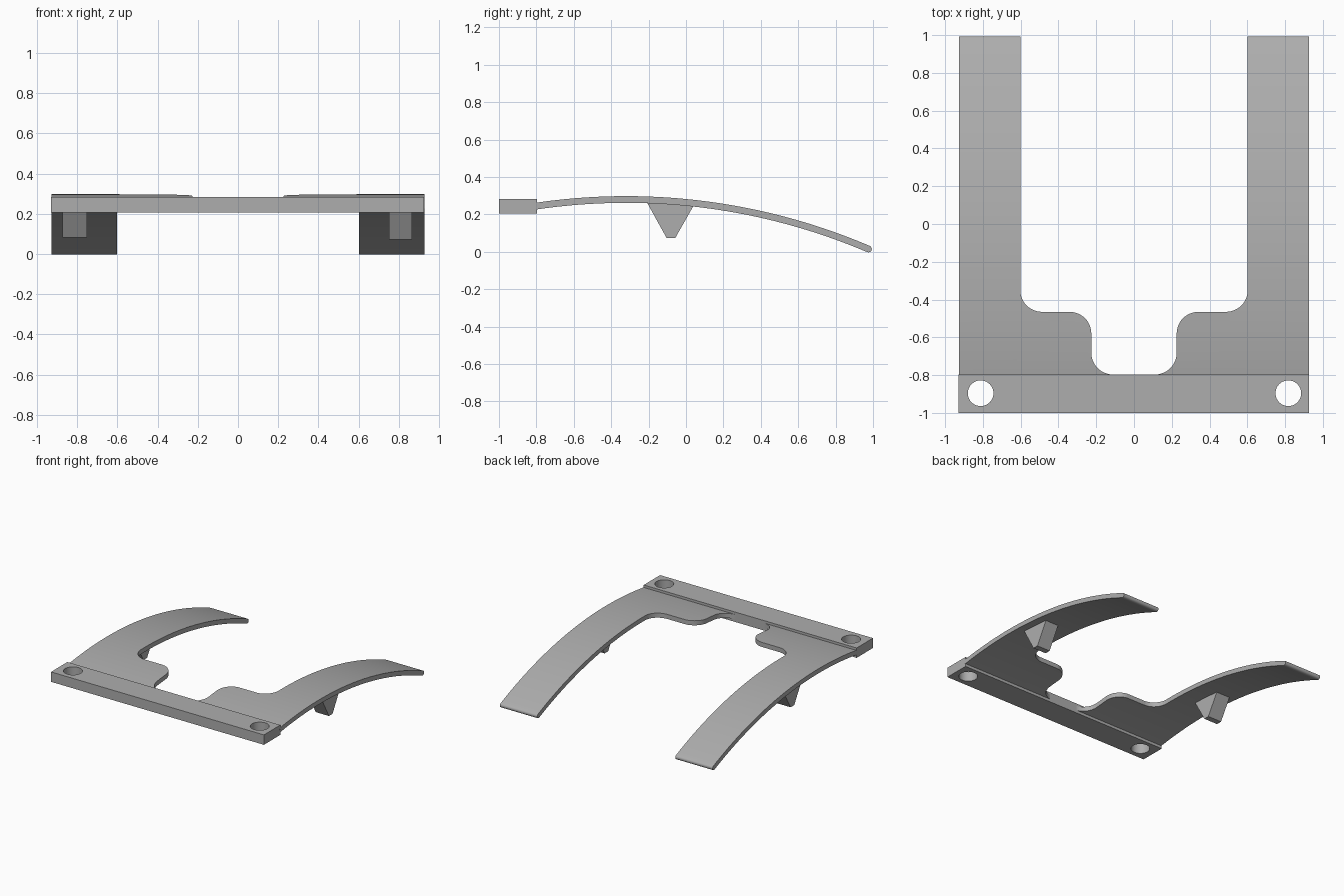
import bpy
import bmesh
import math
from mathutils import Vector

if "Cube" in bpy.data.objects:
    bpy.data.objects.remove(bpy.data.objects["Cube"], do_unlink=True)

GREY = 0.42
mat = bpy.data.materials.new("plain grey")
mat.use_nodes = True
mat.diffuse_color = (GREY, GREY, GREY, 1)
mat.node_tree.nodes["Principled BSDF"].inputs["Base Color"].default_value = (GREY, GREY, GREY, 1)


def prism(name, points, axis, low, high):
    """Extrude a closed outline along x (points are y, z) or z (points are x, y)."""
    bm = bmesh.new()
    place = (lambda a, b: (low, a, b)) if axis == "x" else (lambda a, b: (a, b, low))
    face = bm.faces.new([bm.verts.new(place(a, b)) for a, b in points])
    move = Vector((high - low, 0, 0)) if axis == "x" else Vector((0, 0, high - low))
    grown = bmesh.ops.extrude_face_region(bm, geom=[face])["geom"]
    bmesh.ops.translate(bm, vec=move, verts=[v for v in grown if isinstance(v, bmesh.types.BMVert)])
    bmesh.ops.recalc_face_normals(bm, faces=bm.faces)
    mesh = bpy.data.meshes.new(name)
    bm.to_mesh(mesh)
    bm.free()
    mesh.materials.append(mat)
    obj = bpy.data.objects.new(name, mesh)
    bpy.context.collection.objects.link(obj)
    return obj


def activate(obj):
    bpy.ops.object.select_all(action="DESELECT")
    obj.select_set(True)
    bpy.context.view_layer.objects.active = obj


def cut(obj, cutter, operation):
    mod = obj.modifiers.new("cut", "BOOLEAN")
    mod.operation = operation
    mod.solver = "EXACT"
    mod.object = cutter
    activate(obj)
    bpy.ops.object.modifier_apply(modifier=mod.name)
    bpy.data.objects.remove(cutter, do_unlink=True)


def smooth(obj):
    activate(obj)
    bpy.ops.object.shade_smooth_by_angle(angle=math.radians(30))


def arc(cx, cy, r, start, end, steps=12):
    angles = [math.radians(start + (end - start) * i / steps) for i in range(steps + 1)]
    return [(cx + r * math.cos(a), cy + r * math.sin(a)) for a in angles]


# Arched sheet: side profile with a rounded tip, swept across the width
R, THICK, MID_Y, TOP = 3.32, 0.036, -0.32, 0.298
mid_z = TOP - R
tip = 66.9
top_line = arc(MID_Y, mid_z, R, 98.4, tip, 48)
bottom_line = arc(MID_Y, mid_z, R - THICK, tip, 98.4, 48)
end_r = THICK / 2
a = math.radians(tip)
end_cap = arc(MID_Y + (R - end_r) * math.cos(a), mid_z + (R - end_r) * math.sin(a),
              end_r, tip, tip - 180, 8)[1:-1]
sheet = prism("arched_arms", top_line + end_cap + bottom_line, "x", -0.927, 0.927)

# Plan outline: two arms with a stepped, filleted notch between them
F = 0.115
half = (arc(0.226 - F, -0.797 + F, F, -90, 0)
        + arc(0.226 + F, -0.465 - F, F, 180, 90)
        + arc(0.602 - F, -0.465 + F, F, -90, 0)
        + [(0.602, 1.1), (1.0, 1.1)])
right = half + [(1.0, -0.797)]
left = [(-x, y) for x, y in reversed(half)]
outline = prism("plan_cutter", right + [(-1.0, -0.797)] + left, "z", -0.5, 0.8)
cut(sheet, outline, "INTERSECT")
smooth(sheet)

# Front bar with two screw holes
bar = prism("front_bar", [(-1, 0.205), (-0.796, 0.205), (-0.796, 0.283), (-1, 0.283)],
            "x", -0.93, 0.926)
for x in (-0.812, 0.817):
    hole = prism("hole_cutter", arc(x, -0.896, 0.068, 0, 352.5, 47), "z", 0, 0.5)
    cut(bar, hole, "DIFFERENCE")
smooth(bar)

# Tapered pegs under the arms
for name, low, high, foot in (("left_peg", 0.75, 0.865, 0.073), ("right_peg", -0.872, -0.752, 0.082)):
    prism(name, [(-0.212, 0.27), (-0.103, foot), (-0.058, foot), (0.048, 0.26)], "x", low, high)
